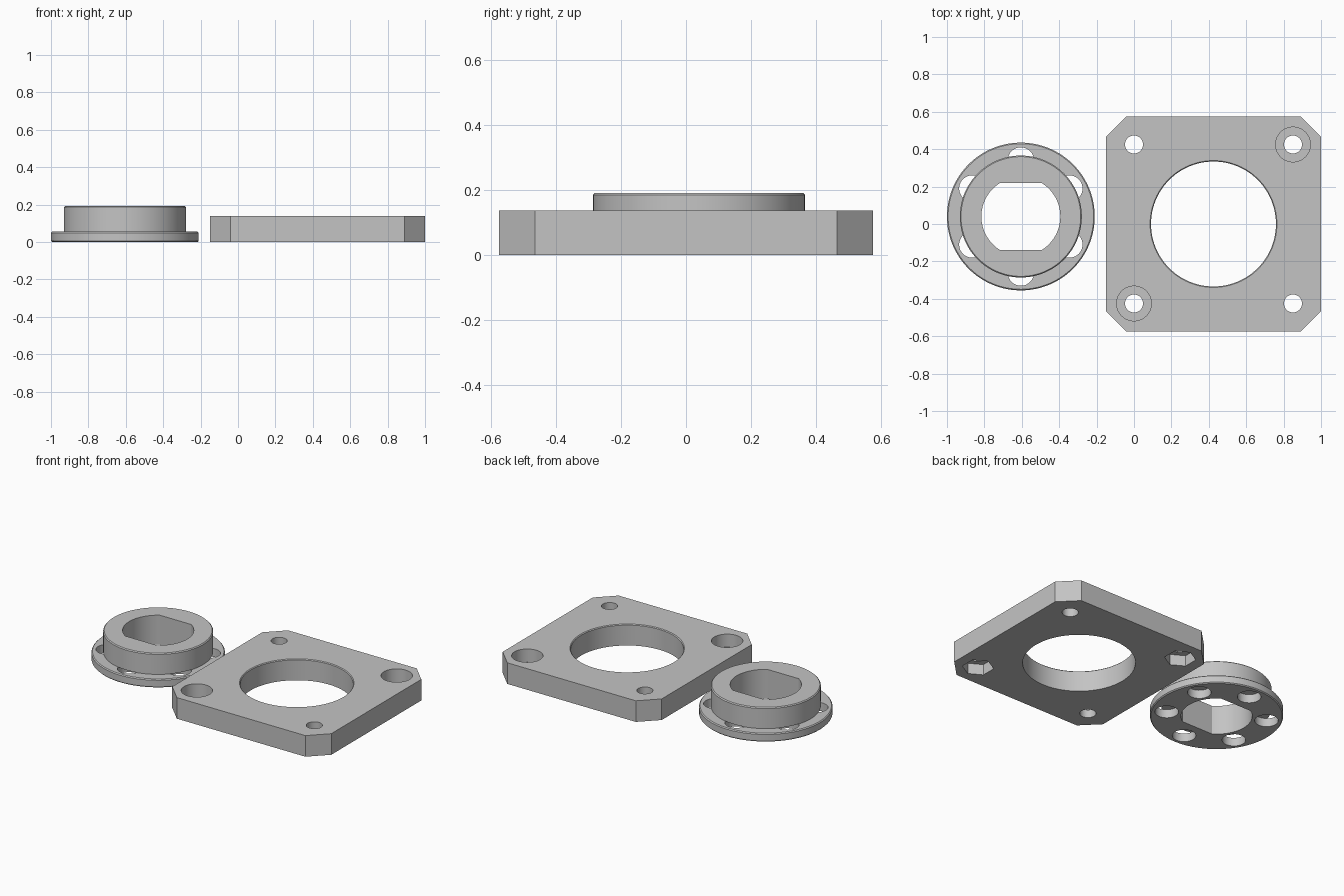
import bpy, bmesh, math

if "Cube" in bpy.data.objects:
    bpy.data.objects.remove(bpy.data.objects["Cube"])

# single grey plastic
grey = bpy.data.materials.new("grey plastic")
grey.diffuse_color = (0.55, 0.55, 0.55, 1)
grey.use_nodes = True
grey.node_tree.nodes["Principled BSDF"].inputs["Base Color"].default_value = grey.diffuse_color


def loft(name, rings):
    """Solid through (outline, z) rings listed from bottom to top."""
    bm = bmesh.new()
    loops = [[bm.verts.new((x, y, z)) for x, y in pts] for pts, z in rings]
    for a, b in zip(loops, loops[1:]):
        n = len(a)
        for i in range(n):
            j = (i + 1) % n
            bm.faces.new((a[i], a[j], b[j], b[i]))
    bm.faces.new(loops[0][::-1])
    bm.faces.new(loops[-1])
    bmesh.ops.recalc_face_normals(bm, faces=bm.faces)
    me = bpy.data.meshes.new(name)
    bm.to_mesh(me)
    bm.free()
    me.materials.append(grey)
    ob = bpy.data.objects.new(name, me)
    bpy.context.collection.objects.link(ob)
    return ob


def circle(cx, cy, r, n=96, turn=0.0):
    return [(cx + r * math.cos(turn + 2 * math.pi * i / n),
             cy + r * math.sin(turn + 2 * math.pi * i / n)) for i in range(n)]


def flatted(cx, cy, r, h):
    """Circle with two flats at y = +-h, points placed exactly on the corners."""
    a = math.asin(h / r)
    pts = []
    for start in (-a, math.pi - a):
        pts += [(cx + r * math.cos(start + 2 * a * i / 32),
                 cy + r * math.sin(start + 2 * a * i / 32)) for i in range(33)]
    return pts


def activate(ob):
    bpy.ops.object.select_all(action='DESELECT')
    ob.select_set(True)
    bpy.context.view_layer.objects.active = ob


def cut(body, rings):
    tool = loft("cutter", rings)
    tool.hide_render = True
    mod = body.modifiers.new("cut", 'BOOLEAN')
    mod.operation, mod.solver, mod.object = 'DIFFERENCE', 'EXACT', tool
    activate(body)
    bpy.ops.object.modifier_apply(modifier=mod.name)
    bpy.data.objects.remove(tool, do_unlink=True)


def finish(ob):
    activate(ob)
    bpy.ops.object.shade_smooth_by_angle(angle=math.radians(30))


# square mounting plate with chamfered corners
PX, S, C, T = 0.425, 0.575, 0.11, 0.138
k = S - C
outline = [(PX + x, y) for x, y in ((k, -S), (S, -k), (S, k), (k, S),
                                    (-k, S), (-S, k), (-S, -k), (-k, -S))]
plate = loft("mounting_plate", [(outline, 0), (outline, T)])

# central opening with a fine chamfer at the top rim
cut(plate, [(circle(PX, 0, 0.334), -0.1), (circle(PX, 0, 0.334), T - 0.005),
            (circle(PX, 0, 0.339), T), (circle(PX, 0, 0.339), T + 0.1)])

# corner screw holes: round counterbores on one diagonal, nut pockets on the other
for sx in (-1, 1):
    for sy in (-1, 1):
        x, y = PX + sx * 0.425, sy * 0.425
        hole = circle(x, y, 0.048, 48)
        cut(plate, [(hole, -0.1), (hole, T + 0.1)])
        if sx == sy:
            bore = circle(x, y, 0.093, 64)
            cut(plate, [(bore, T - 0.085), (bore, T + 0.1)])
        else:
            nut = circle(x, y, 0.094, 6, math.pi / 2)
            cut(plate, [(nut, -0.1), (nut, 0.07)])
finish(plate)

# round flange with raised boss, edges lightly broken
FX, FY, B, F, H = -0.605, 0.04, 0.006, 0.055, 0.192
profile = [(0.395 - B, 0), (0.395, B), (0.395, F - B), (0.395 - B, F),
           (0.326, F), (0.326, H - B), (0.326 - B, H)]
flange = loft("flanged_hub", [(circle(FX, FY, r, 128), z) for r, z in profile])

# double-flat bore through the hub
cut(flange, [(flatted(FX, FY, 0.211, 0.178), -0.1),
             (flatted(FX, FY, 0.211, 0.178), H + 0.1)])

# six flange holes, partly covered by the boss
for i in range(6):
    a = math.pi / 2 + i * math.pi / 3
    hole = circle(FX + 0.30 * math.cos(a), FY + 0.30 * math.sin(a), 0.07, 48)
    cut(flange, [(hole, -0.1), (hole, F + 0.0006)])
finish(flange)
